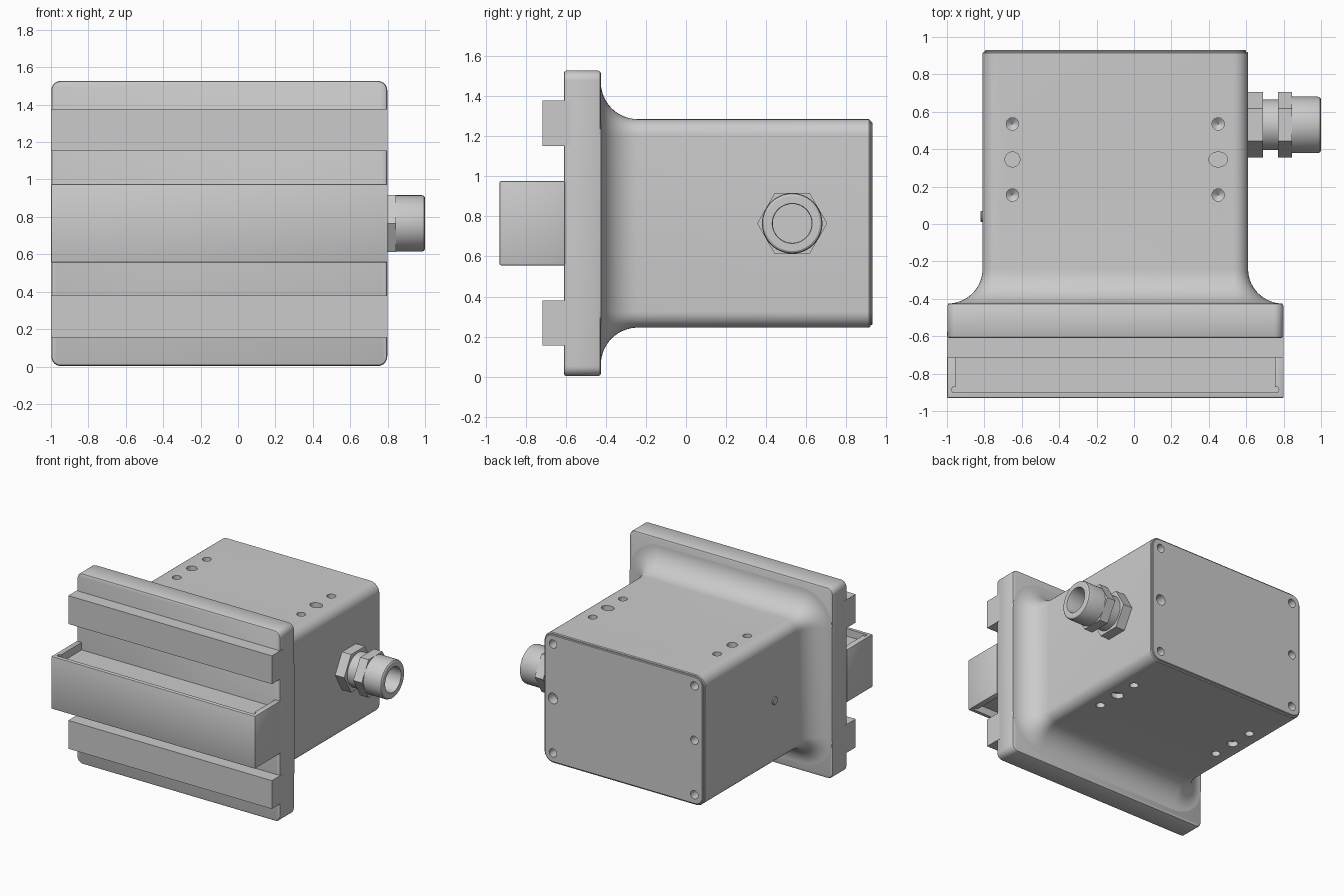
import bpy, bmesh
from math import pi, cos, sin
from mathutils import Matrix, Vector

default = bpy.data.objects.get("Cube")
if default:
    bpy.data.objects.remove(default)

CX, CZ = -0.1, 0.765          # axis of the housing
HALF_W, HALF_H = 0.71, 0.52   # housing half sizes
FLARE = 0.185


def finish(bm, name, smooth=True):
    bmesh.ops.recalc_face_normals(bm, faces=bm.faces)
    mesh = bpy.data.meshes.new(name)
    bm.to_mesh(mesh)
    bm.free()
    obj = bpy.data.objects.new(name, mesh)
    bpy.context.collection.objects.link(obj)
    if smooth:
        shade(obj)
    return obj


def activate(obj):
    bpy.ops.object.select_all(action='DESELECT')
    obj.select_set(True)
    bpy.context.view_layer.objects.active = obj


def shade(obj):
    activate(obj)
    bpy.ops.object.shade_smooth_by_angle(angle=pi / 6)


def skin(bm, rings):
    """Bridge equal rings of points and cap both ends."""
    loops = [[bm.verts.new(p) for p in ring] for ring in rings]
    n = len(loops[0])
    for a, b in zip(loops, loops[1:]):
        for i in range(n):
            j = (i + 1) % n
            bm.faces.new((a[i], a[j], b[j], b[i]))
    bm.faces.new(loops[0])
    bm.faces.new(loops[-1])


def rounded_rect(y, half_w, half_h, radius, steps=8):
    points = []
    for k, (sx, sz) in enumerate([(1, 1), (-1, 1), (-1, -1), (1, -1)]):
        for i in range(steps + 1):
            a = (k + i / steps) * pi / 2
            points.append(Vector((CX + sx * (half_w - radius) + radius * cos(a), y,
                                  CZ + sz * (half_h - radius) + radius * sin(a))))
    return points


def loft(name, half_w, half_h, radius, profile):
    """Rounded block along y from (y, outward offset) pairs."""
    bm = bmesh.new()
    skin(bm, [rounded_rect(y, half_w + o, half_h + o, radius + o) for y, o in profile])
    return finish(bm, name)


def revolve(bm, profile, matrix, segments=32, phase=0.0):
    """Solid of (radius, height) pairs about the local z axis."""
    angles = [phase + 2 * pi * i / segments for i in range(segments)]
    skin(bm, [[matrix @ Vector((r * cos(a), r * sin(a), h)) for a in angles]
              for r, h in profile])


def turned(name, profile, matrix, **options):
    bm = bmesh.new()
    revolve(bm, profile, matrix, **options)
    return finish(bm, name)


def box(name, low, high, bevel=0.0):
    low, high = Vector(low), Vector(high)
    bm = bmesh.new()
    bmesh.ops.create_cube(bm, size=1, matrix=Matrix.Translation((low + high) / 2)
                          @ Matrix.Diagonal((*(high - low), 1)))
    if bevel:
        bmesh.ops.bevel(bm, geom=bm.edges[:], offset=bevel, segments=2,
                        profile=0.5, affect='EDGES')
    return finish(bm, name)


def cut(target, cutter):
    cutter.hide_render = True
    mod = target.modifiers.new("cut", 'BOOLEAN')
    mod.operation = 'DIFFERENCE'
    mod.solver = 'EXACT'
    mod.object = cutter
    activate(target)
    bpy.ops.object.modifier_apply(modifier=mod.name)
    shade(target)


# Housing with a concave flare that meets the flange
arc = [i / 14 * pi / 2 for i in range(15)]
profile = [(-0.45, FLARE)]
profile += [(-0.24 - FLARE * cos(a), FLARE * (1 - sin(a))) for a in arc]
profile += [(0.914, 0), (0.92, -0.006)]
housing = loft("housing", HALF_W, HALF_H, 0.08, profile)

# Rear cover
cover = loft("rear_cover", HALF_W, HALF_H, 0.08,
             [(0.90, -0.012), (0.926, -0.012), (0.93, -0.016)])

# Front flange with softened edges
loft("front_flange", 0.898, 0.762, 0.05,
     [(-0.61, -0.012), (-0.606, -0.004), (-0.598, 0),
      (-0.437, 0), (-0.429, -0.004), (-0.425, -0.012)])

# Mounting holes on the top and bottom, screw holes in the rear cover
pointed = [(0.033, -0.02), (0.033, 0.06), (0.002, 0.085)]
holes = bmesh.new()
for z, turn in ((CZ + HALF_H, pi), (CZ - HALF_H, 0)):
    for x, stretch in ((-0.65, 1.0), (0.45, 1.25)):
        for y in (0.155, 0.535):
            revolve(holes, pointed, Matrix.Translation((x, y, z)) @ Matrix.Rotation(turn, 4, 'X'))
        revolve(holes, [(0.04, -0.02), (0.04, 0.04)],
                Matrix.Translation((x, 0.345, z)) @ Matrix.Rotation(turn, 4, 'X')
                @ Matrix.Diagonal((stretch, 1, 1, 1)))
for side in (-1, 1):
    for level in (-1, 0, 1):
        r = 0.042 if side == 1 and level == 0 else 0.033
        place = Matrix.Translation((CX + side * 0.625, 0.93, CZ + level * 0.435))
        revolve(holes, [(r, -0.02), (r, 0.08)], place @ Matrix.Rotation(pi / 2, 4, 'X'))
hole_cutter = finish(holes, "hole_cutter", smooth=False)
cut(housing, hole_cutter)
cut(cover, hole_cutter)
bpy.data.objects.remove(hole_cutter)

# Upper and lower front rails
for name, z in (("lower_rail", 0.155), ("upper_rail", 1.152)):
    box(name, (-1, -0.715, z), (0.8, -0.575, z + 0.226))

# Centre block, recessed above and below, with a small groove behind its face
block = box("centre_block", (-1, -0.93, 0.556), (0.8, -0.604, 0.976), bevel=0.006)
half_outline = [(0.855, -0.59), (0.855, -0.872), (0.87, -0.872),
                (0.875, -0.885), (0.87, -0.9)]
outline = half_outline + [(-x, y) for x, y in reversed(half_outline)]
recess = bmesh.new()
for low, high in ((0.5, 0.616), (0.916, 1.03)):
    skin(recess, [[(CX + x, y, z) for x, y in outline] for z in (low, high)])
recess_cutter = finish(recess, "recess_cutter", smooth=False)
cut(block, recess_cutter)
bpy.data.objects.remove(recess_cutter)

# Cable gland on the left side
gland = Matrix.Translation((0, 0.53, CZ)) @ Matrix.Rotation(pi / 2, 4, 'Y')
for name, start, end in (("gland_base_nut", 0.6, 0.69), ("gland_body_nut", 0.77, 0.845)):
    turned(name, [(0.175, start), (0.175, end)], gland, segments=6, phase=pi / 2)
turned("gland_neck", [(0.135, 0.65), (0.135, 0.79)], gland, segments=48)
turned("gland_cap", [(0.151, 0.82), (0.151, 0.982), (0.147, 0.994), (0.138, 1.0),
                     (0.1, 1.0), (0.097, 0.99), (0.097, 0.85)], gland, segments=48)

# Vent button on the right side
turned("vent_button", [(0.03, -0.8), (0.03, -0.816), (0.026, -0.82)],
       Matrix.Translation((0, 0.04, CZ)) @ Matrix.Rotation(pi / 2, 4, 'Y'))
